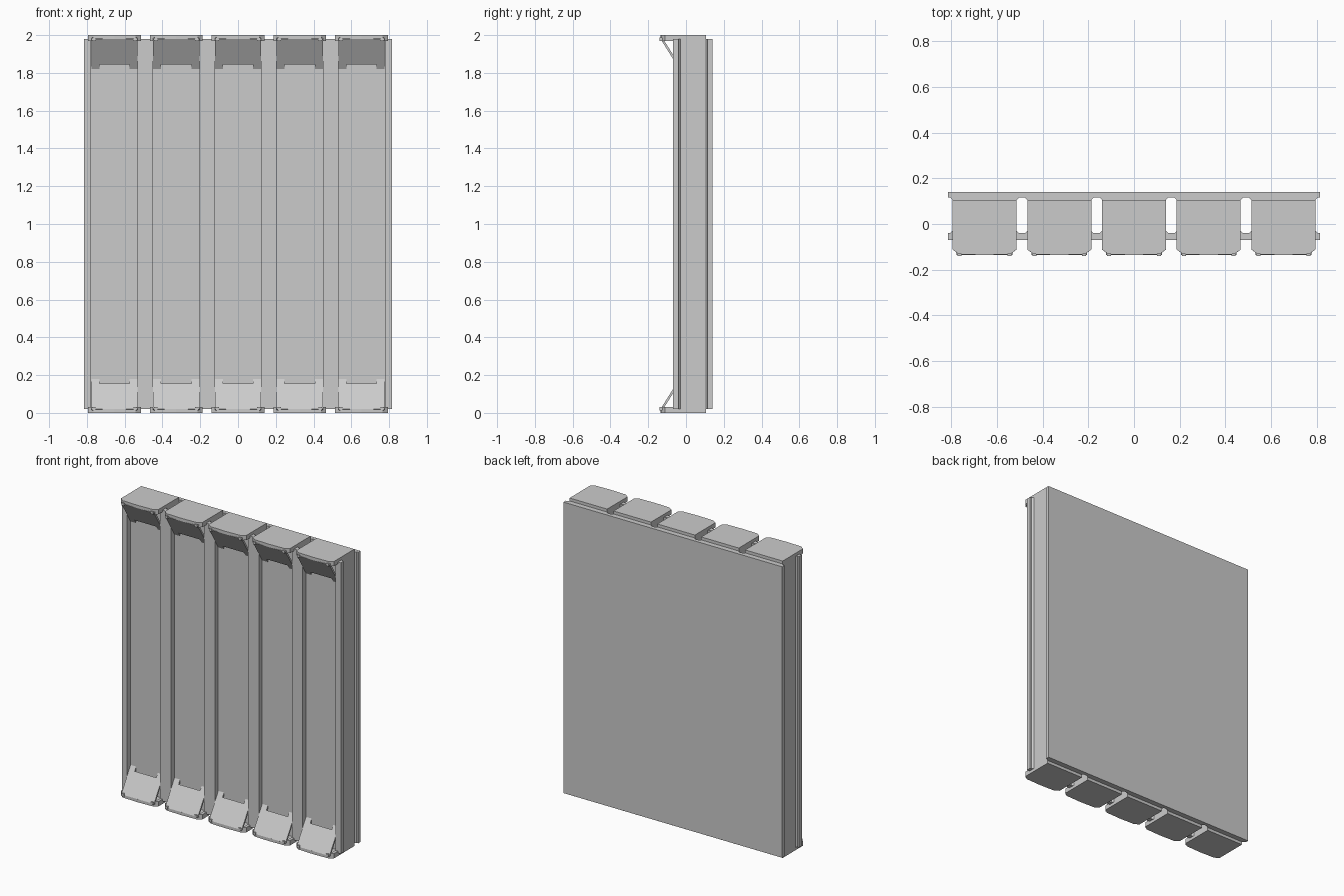
import bpy
import bmesh
from mathutils import Vector

cube = bpy.data.objects.get("Cube")
if cube:
    bpy.data.objects.remove(cube)

grey = bpy.data.materials.new("plain_grey")
grey.use_nodes = True
grey.diffuse_color = (0.6, 0.6, 0.6, 1)
grey.node_tree.nodes["Principled BSDF"].inputs["Base Color"].default_value = (0.6, 0.6, 0.6, 1)

PITCH = 0.327
HALF = 0.14       # half width of a column
RECESS = 0.123    # half width of its recessed front panel
EDGE = 0.815      # half width of the whole unit
TOP, RIM = 2.0, 0.02


def sweep(name, points, offset):
    """Solid made by moving a closed polygon along an offset."""
    bm = bmesh.new()
    face = bm.faces.new([bm.verts.new(p) for p in points])
    moved = bmesh.ops.extrude_face_region(bm, geom=[face])["geom"]
    verts = [v for v in moved if isinstance(v, bmesh.types.BMVert)]
    bmesh.ops.translate(bm, verts=verts, vec=Vector(offset))
    bmesh.ops.recalc_face_normals(bm, faces=bm.faces)
    mesh = bpy.data.meshes.new(name)
    bm.to_mesh(mesh)
    bm.free()
    mesh.materials.append(grey)
    obj = bpy.data.objects.new(name, mesh)
    bpy.context.collection.objects.link(obj)
    return obj


def upright(name, outline, z0, z1):
    return sweep(name, [(x, y, z0) for x, y in outline], (0, 0, z1 - z0))


def box(name, x0, x1, y0, y1, z0, z1):
    return upright(name, [(x0, y0), (x1, y0), (x1, y1), (x0, y1)], z0, z1)


# Back plate
box("back_plate", -EDGE, EDGE, 0.115, 0.14, RIM, TOP - RIM)

centres = [PITCH * i for i in range(-2, 3)]

for c in centres:
    # Column body, flared where it meets the back plate and the front strips
    half_outline = [(RECESS, -0.035), (RECESS, -0.04), (HALF + 0.01, -0.04),
                    (HALF, -0.03), (HALF, 0.105), (HALF + 0.01, 0.115)]
    outline = ([(c + x, y) for x, y in half_outline]
               + [(c - x, y) for x, y in reversed(half_outline)])
    upright("column", outline, RIM, TOP - RIM)

    # Matching end fittings at the bottom and the top
    for end, up in (("bottom", 1), ("top", -1)):
        def level(h):
            return h if up > 0 else TOP - h

        # Cap with a slightly bowed front edge
        cap = [(HALF, 0.105), (HALF, -0.112), (0.112, -0.132), (0, -0.136),
               (-0.112, -0.132), (-HALF, -0.112), (-HALF, 0.105)]
        upright(end + "_cap", [(c + x, y) for x, y in cap], level(0), level(RIM))

        # Corner lugs and side rails under the cap
        for s in (-1, 1):
            rail = [(HALF, -0.07), (HALF, -0.112), (0.12, -0.127), (0.12, -0.07)]
            upright(end + "_rail", [(c + s * x, y) for x, y in rail], level(RIM), level(0.032))
            x0, x1 = sorted((c + s * 0.1, c + s * 0.118))
            box(end + "_lug", x0, x1, -0.139, -0.12, level(0.012), level(0.03))

        # Sloping deflector with a notch in its inner edge
        shape = [(-0.122, 0), (0.122, 0), (0.122, 1), (0.08, 1),
                 (0.08, 0.84), (-0.08, 0.84), (-0.08, 1), (-0.122, 1)]
        sloped = [(c + x, -0.135 + 0.1 * t, level(RIM + 0.16 * t)) for x, t in shape]
        sweep(end + "_deflector", sloped, (0, 0.01, -0.006 * up))

# Raised front strips between the columns and along both sides
edges = [-EDGE] + [c + s * RECESS for c in centres for s in (-1, 1)] + [EDGE]
for x0, x1 in zip(edges[::2], edges[1::2]):
    box("front_strip", x0, x1, -0.07, -0.04, RIM, TOP - RIM)
